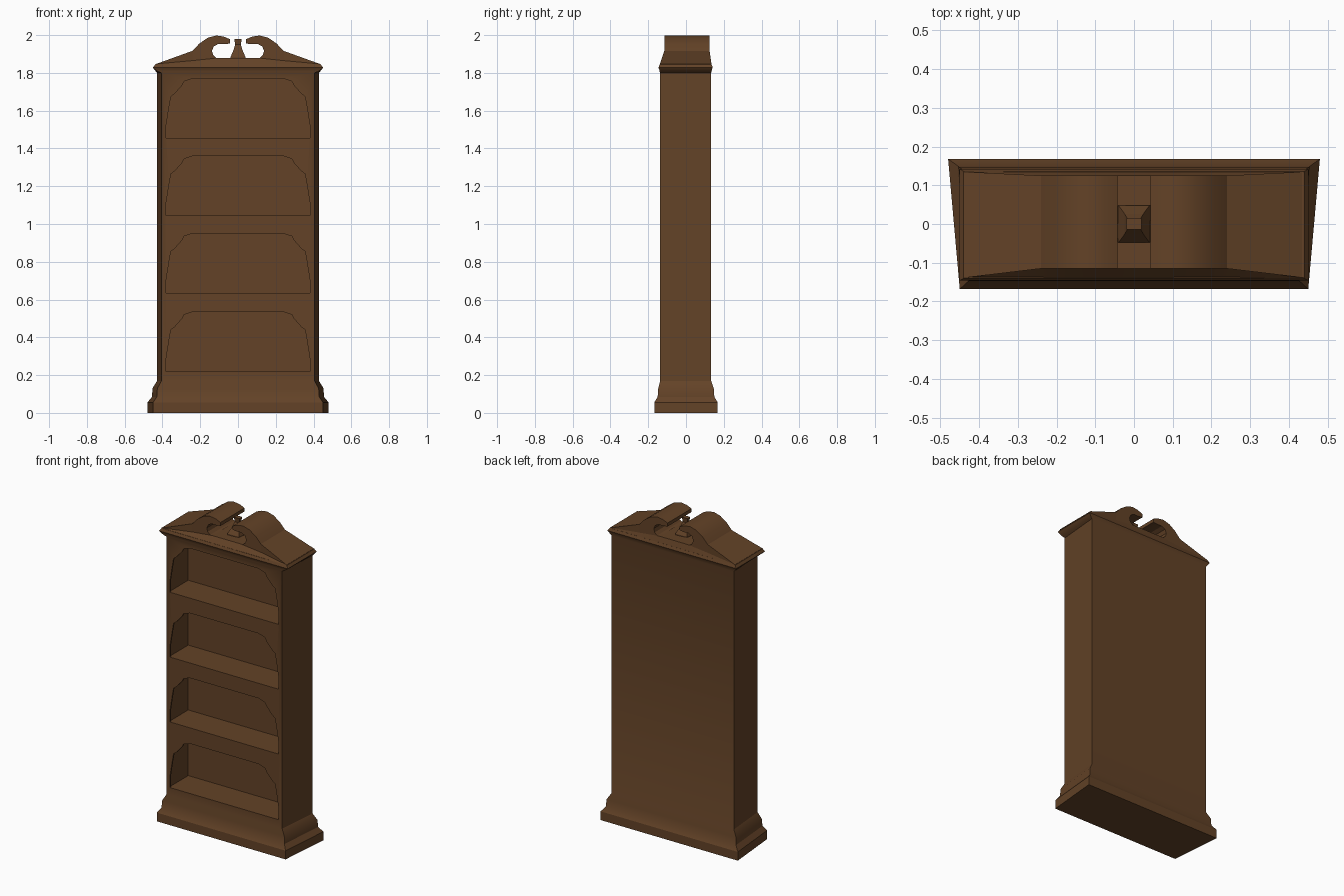
import bpy, bmesh, math

if "Cube" in bpy.data.objects:
    bpy.data.objects.remove(bpy.data.objects["Cube"])

wood = bpy.data.materials.new("brown wood")
wood.diffuse_color = (0.125, 0.055, 0.02, 1)
wood.use_nodes = True
wood.node_tree.nodes["Principled BSDF"].inputs["Base Color"].default_value = wood.diffuse_color


def finish(bm, name, smooth=True):
    bmesh.ops.recalc_face_normals(bm, faces=bm.faces[:])
    me = bpy.data.meshes.new(name)
    bm.to_mesh(me)
    bm.free()
    me.materials.append(wood)
    ob = bpy.data.objects.new(name, me)
    bpy.context.collection.objects.link(ob)
    bpy.ops.object.select_all(action='DESELECT')
    bpy.context.view_layer.objects.active = ob
    ob.select_set(True)
    if smooth:
        bpy.ops.object.shade_smooth_by_angle(angle=math.radians(28))
    return ob


def add_loft(bm, rings):
    """Closed solid through rings of equal point count."""
    vs = [[bm.verts.new(p) for p in r] for r in rings]
    n = len(vs[0])
    for a, b in zip(vs, vs[1:]):
        for i in range(n):
            j = (i + 1) % n
            bm.faces.new((a[i], a[j], b[j], b[i]))
    bm.faces.new(vs[0][::-1])
    bm.faces.new(vs[-1])


def level(z, yf, yb, xf, xb):
    return [(-xf, yf, z), (xf, yf, z), (xb, yb, z), (-xb, yb, z)]


# case: stepped plinth, tapered body and cornice
bm = bmesh.new()
add_loft(bm, [level(*r) for r in (
    (0.00, -0.168, 0.168, 0.45, 0.48),
    (0.055, -0.168, 0.168, 0.45, 0.48),
    (0.085, -0.150, 0.150, 0.43, 0.455),
    (0.13, -0.147, 0.147, 0.427, 0.453),
    (0.17, -0.137, 0.133, 0.405, 0.428),
    (1.80, -0.137, 0.133, 0.405, 0.428),
    (1.808, -0.140, 0.135, 0.425, 0.435),
    (1.82, -0.142, 0.138, 0.443, 0.445),
    (1.828, -0.146, 0.142, 0.45, 0.45),
    (1.845, -0.139, 0.135, 0.438, 0.438))])
case = finish(bm, "bookcase_body", False)

# shelf recesses: scalloped opening in a thin front, box space behind
half = [(0.38, 0), (0.38, 0.07), (0.365, 0.165), (0.355, 0.22), (0.335, 0.235),
        (0.295, 0.28), (0.285, 0.30), (0.24, 0.315)]
box = [(0.39, -0.002), (0.39, 0.07), (0.39, 0.165), (0.39, 0.22), (0.39, 0.322),
       (0.30, 0.322), (0.285, 0.322), (0.24, 0.322)]


def mirrored(pts):
    return pts + [(-x, z) for x, z in reversed(pts)]


bm = bmesh.new()
for z0 in (0.22, 0.635, 1.045, 1.455):
    add_loft(bm, [[(x, y, z + z0) for x, z in mirrored(pts)]
                  for pts, y in ((half, -0.2), (half, -0.127), (box, -0.127), (box, 0.06))])
cutter = finish(bm, "recess_cutter", False)
cutter.hide_render = True
mod = case.modifiers.new("recesses", 'BOOLEAN')
mod.operation = 'DIFFERENCE'
mod.solver = 'EXACT'
mod.object = cutter
bpy.ops.object.select_all(action='DESELECT')
bpy.context.view_layer.objects.active = case
case.select_set(True)
bpy.ops.object.modifier_apply(modifier="recesses")
bpy.data.objects.remove(cutter)
bpy.ops.object.shade_smooth_by_angle(angle=math.radians(28))


# pediment: depth grows towards the outer ends
def depth(x):
    t = max(0, (abs(x) - 0.24) / 0.2)
    return -0.115 - 0.024 * t, 0.125 + 0.01 * t


def prism(bm, pts):
    add_loft(bm, [[(x, depth(x)[k], z) for x, z in pts] for k in (0, 1)])


# pediment base, sloping in from the cornice
line = [(-0.438, 1.847), (-0.24, 1.865), (-0.1, 1.88), (0.1, 1.88), (0.24, 1.865), (0.438, 1.847)]
top = [(x, depth(x)[0], z) for x, z in line] + [(x, depth(x)[1], z) for x, z in line[::-1]]
bot = [(x, -0.139, 1.843) for x, z in line] + [(x, 0.135, 1.843) for x, z in line[::-1]]
bm = bmesh.new()
add_loft(bm, [bot, top])
finish(bm, "pediment_base")

# pair of scrolls with sloping tails
scroll = [(0.24, 1.862), (0.24, 1.917), (0.205, 1.955), (0.16, 1.986), (0.115, 1.998),
          (0.075, 1.992), (0.042, 1.978), (0.042, 1.956), (0.07, 1.952), (0.105, 1.953),
          (0.128, 1.94), (0.138, 1.918), (0.132, 1.895), (0.115, 1.88), (0.10, 1.877)]
tail = [(0.24, 1.862), (0.44, 1.845), (0.24, 1.917)]
for s, side in ((1, "right"), (-1, "left")):
    bm = bmesh.new()
    prism(bm, [(s * x, z) for x, z in scroll])
    prism(bm, [(s * x, z) for x, z in tail])
    finish(bm, side + "_scroll")

# centre finial
bm = bmesh.new()
add_loft(bm, [level(z, -y, y, x, x) for z, x, y in (
    (1.875, 0.042, 0.048), (1.883, 0.040, 0.048), (1.92, 0.024, 0.026),
    (1.95, 0.015, 0.010), (1.98, 0.020, 0.014))])
finish(bm, "finial", False)
